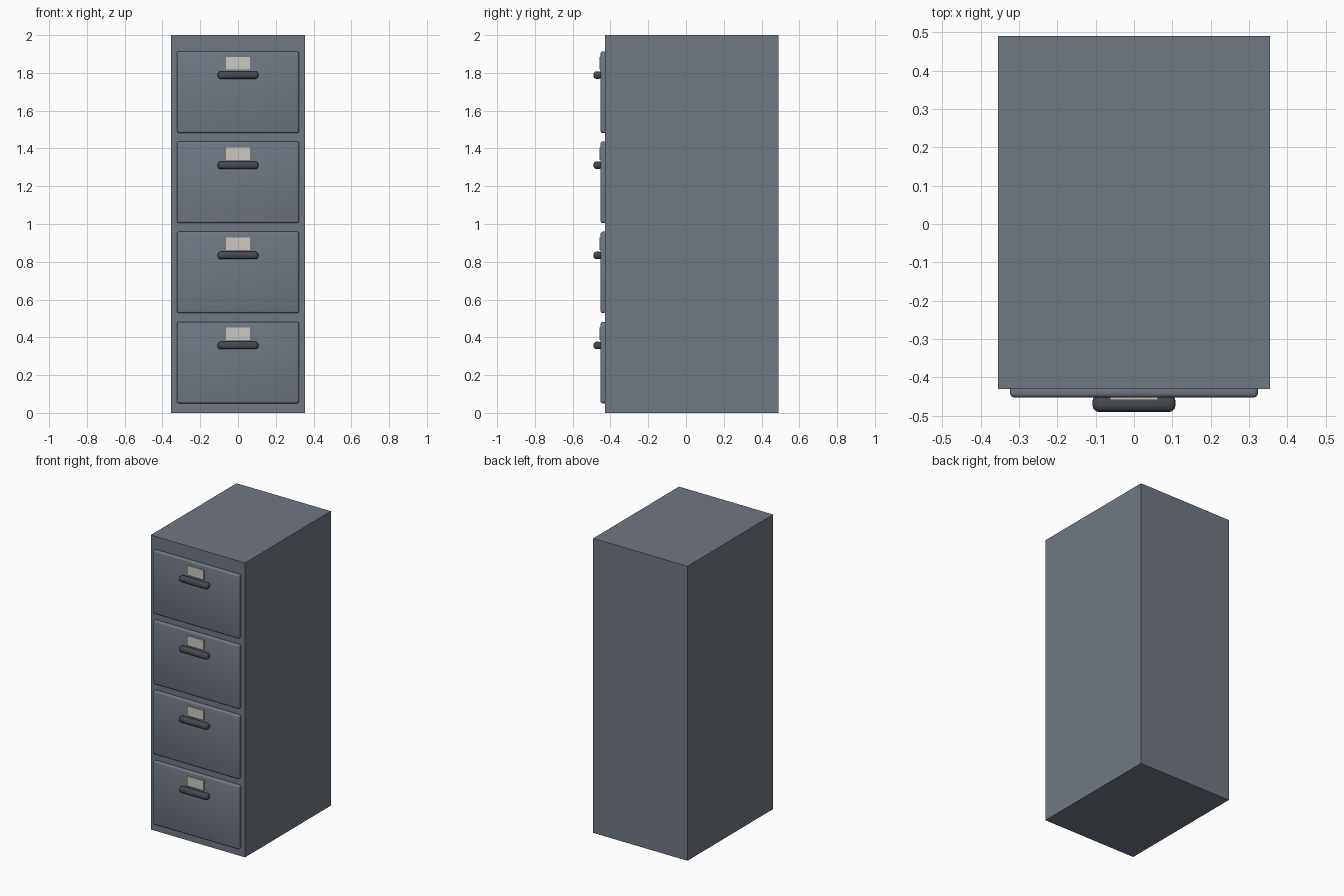
import bpy, bmesh

if "Cube" in bpy.data.objects:
    bpy.data.objects.remove(bpy.data.objects["Cube"])


def material(name, rgb):
    m = bpy.data.materials.new(name)
    m.diffuse_color = (*rgb, 1)
    m.use_nodes = True
    m.node_tree.nodes["Principled BSDF"].inputs["Base Color"].default_value = m.diffuse_color
    return m


STEEL = material("grey_steel", (0.165, 0.188, 0.225))
DARK = material("dark_handle", (0.060, 0.067, 0.078))
PAPER = material("paper_label", (0.60, 0.58, 0.52))


def box(name, lo, hi, mat, bevel=0.0, segments=3):
    """Box between two corners, with optional rounded edges."""
    bm = bmesh.new()
    bmesh.ops.create_cube(bm, size=1)
    for v in bm.verts:
        v.co = [(a + b) / 2 + c * (b - a) for a, b, c in zip(lo, hi, v.co)]
    mesh = bpy.data.meshes.new(name)
    bm.to_mesh(mesh)
    bm.free()
    mesh.materials.append(mat)
    ob = bpy.data.objects.new(name, mesh)
    bpy.context.collection.objects.link(ob)
    if bevel:
        mod = ob.modifiers.new("rounded_edges", 'BEVEL')
        mod.width = bevel
        mod.segments = segments
        bpy.ops.object.select_all(action='DESELECT')
        ob.select_set(True)
        bpy.context.view_layer.objects.active = ob
        bpy.ops.object.modifier_apply(modifier=mod.name)
        bpy.ops.object.shade_smooth_by_angle(angle=0.7)
        ob.select_set(False)
    return ob


# Cabinet body
box("cabinet_body", (-0.354, -0.43, 0), (0.354, 0.49, 2), STEEL)

# Four drawers, each with a front panel, pull handle and label
for i in range(4):
    z = 0.051 + i * 0.477
    box(f"drawer_front_{i + 1}", (-0.323, -0.452, z), (0.323, -0.42, z + 0.431),
        STEEL, 0.01)
    box(f"drawer_handle_{i + 1}", (-0.108, -0.49, z + 0.286), (0.108, -0.445, z + 0.326),
        DARK, 0.016)
    box(f"drawer_label_{i + 1}", (-0.063, -0.459, z + 0.335), (0.063, -0.451, z + 0.401),
        PAPER)
